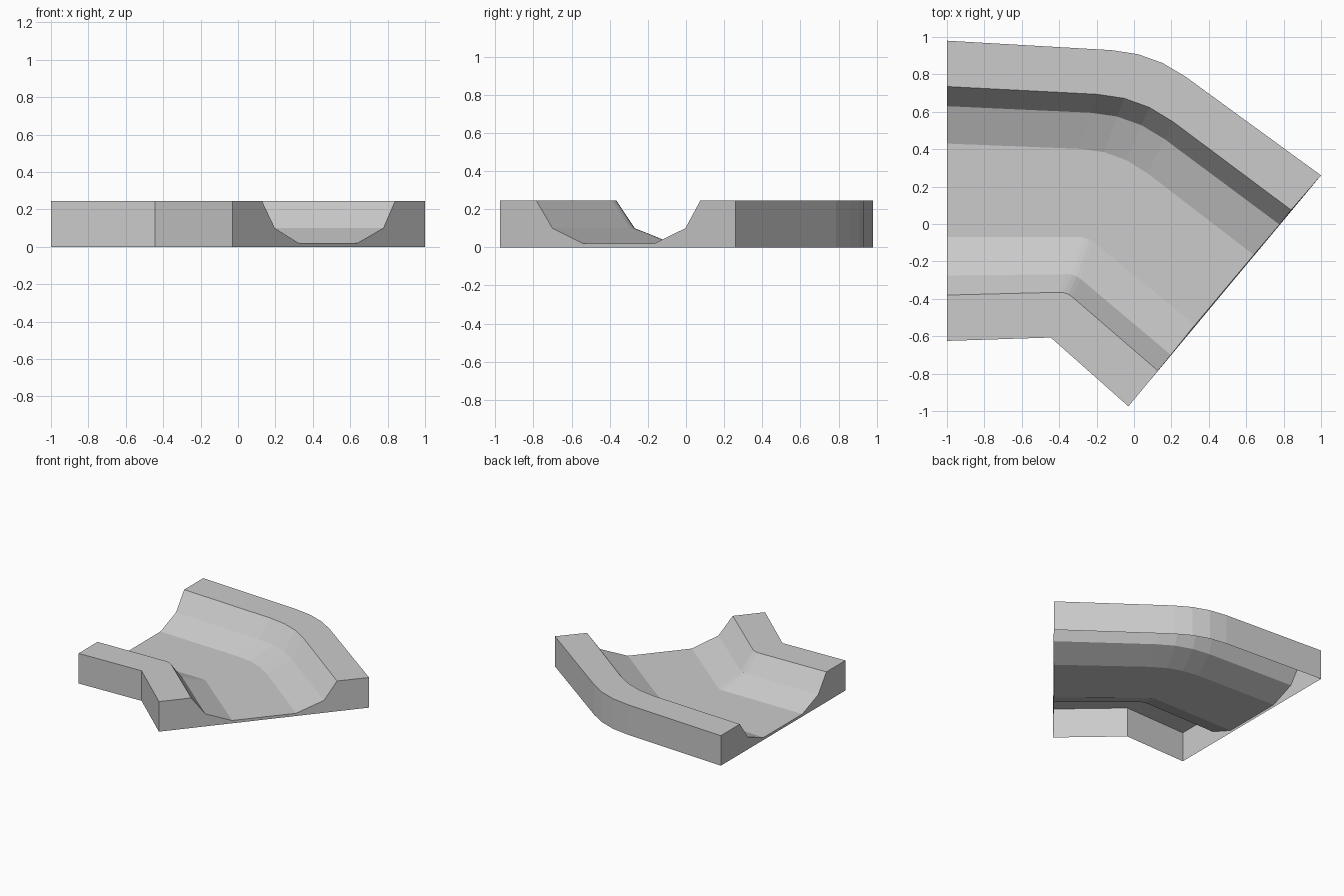
import bpy, bmesh
from mathutils import Vector

if "Cube" in bpy.data.objects:
    bpy.data.objects.remove(bpy.data.objects["Cube"])

TOP, SHOULDER, FLOOR = 0.245, 0.10, 0.02
STEPS = 3  # segments in each bend

# Long lines of the bend: height, left end, corner, right end, corner rounding
RAILS = [
    (0.0,      (-1, 0.98),   (0.098, 0.917),   (1, 0.26),        0.22),   # outer wall foot
    (TOP,      (-1, 0.98),   (0.098, 0.917),   (1, 0.26),        0.22),   # outer bank
    (TOP,      (-1, 0.735),  (0.027, 0.682),   (0.84, 0.075),    0.225),
    (SHOULDER, (-1, 0.63),   (-0.013, 0.585),  (0.778, -0.003),  0.22),
    (FLOOR,    (-1, 0.43),   (-0.088, 0.394),  (0.64, -0.165),   0.20),   # channel bed
    (FLOOR,    (-1, -0.07),  (-0.25, -0.07),   (0.325, -0.54),   0.04),
    (SHOULDER, (-1, -0.275), (-0.316, -0.268), (0.197, -0.70),   0.04),
    (TOP,      (-1, -0.38),  (-0.36, -0.364),  (0.128, -0.785),  0.04),   # inner bank
    (TOP,      (-1, -0.625), (-0.445, -0.607), (-0.03, -0.975),  0.0),
    (0.0,      (-1, -0.625), (-0.445, -0.607), (-0.03, -0.975),  0.0),    # inner wall foot
]


def rail_points(z, start, corner, end, r):
    """Straight, rounded corner, straight."""
    s, c, e = (Vector((*p, z)) for p in (start, corner, end))
    a = c + (s - c).normalized() * r
    b = c + (e - c).normalized() * r
    bend = []
    for i in range(STEPS + 1):
        t = i / STEPS
        bend.append(a * (1 - t) ** 2 + c * 2 * t * (1 - t) + b * t * t)
    return [s] + bend + [e]


bm = bmesh.new()
grid = [[bm.verts.new(p) for p in rail_points(*rail)] for rail in RAILS]

# Walls, banks and channel bed
for r0, r1 in zip(grid, grid[1:]):
    for i in range(len(r0) - 1):
        bm.faces.new((r0[i], r1[i], r1[i + 1], r0[i + 1]))

# End walls; the underside stays open
bm.faces.new([r[0] for r in reversed(grid)])
bm.faces.new([r[-1] for r in grid])

bmesh.ops.remove_doubles(bm, verts=bm.verts, dist=0.0005)

mesh = bpy.data.meshes.new("channel_bend")
bm.to_mesh(mesh)
bm.free()
bpy.context.collection.objects.link(bpy.data.objects.new("channel_bend", mesh))
